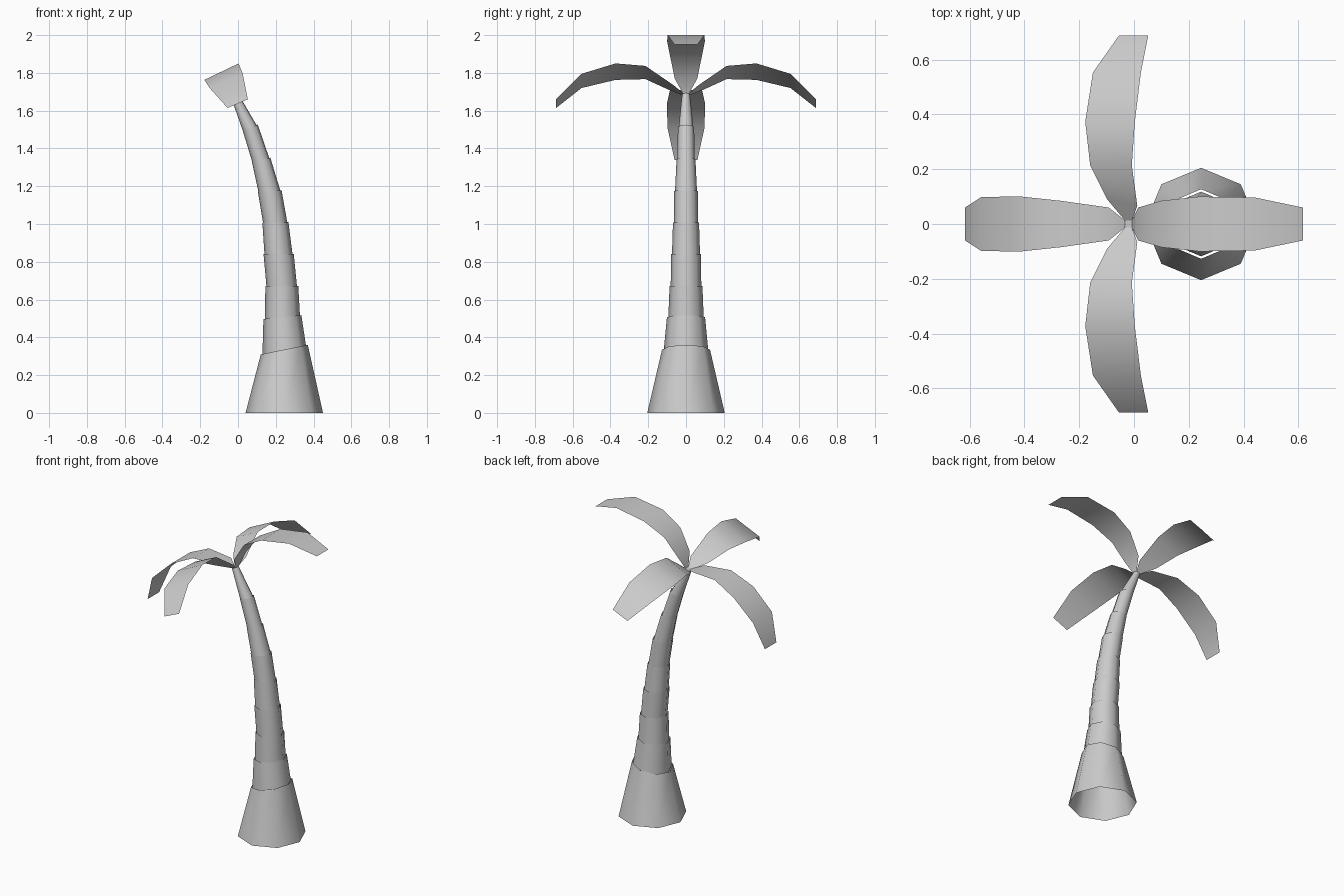
import bpy
from math import cos, sin, pi
from mathutils import Vector

if "Cube" in bpy.data.objects:
    bpy.data.objects.remove(bpy.data.objects["Cube"])

grey = bpy.data.materials.new("plain grey")
grey.use_nodes = True
grey.diffuse_color = (0.6, 0.6, 0.6, 1)
grey.node_tree.nodes["Principled BSDF"].inputs["Base Color"].default_value = (0.6, 0.6, 0.6, 1)


def add_object(name, verts, faces):
    mesh = bpy.data.meshes.new(name)
    mesh.from_pydata(verts, [], faces)
    mesh.materials.append(grey)
    mesh.polygons.foreach_set("use_smooth", [len(f) == 4 for f in faces])
    mesh.update()
    obj = bpy.data.objects.new(name, mesh)
    bpy.context.scene.collection.objects.link(obj)
    return obj


SIDES = 8


def ring(x, z, radius, tilt):
    """Octagon leaning towards -x by the tilt angle."""
    angles = [2 * pi * i / SIDES for i in range(SIDES)]
    return [Vector((x + radius * cos(a) * cos(tilt), radius * sin(a),
                    z + radius * cos(a) * sin(tilt))) for a in angles]


# Trunk: open tapered tubes, each nested in the rim of the one below
# Joints: x, z, rim radius, tilt
joints = [
    (0.245, 0.0, 0.205, 0.0),
    (0.245, 0.335, 0.127, 0.2),
    (0.235, 0.507, 0.101, 0.1),
    (0.232, 0.672, 0.087, 0.0),
    (0.215, 0.842, 0.080, 0.0),
    (0.198, 1.008, 0.069, 0.02),
    (0.168, 1.175, 0.063, 0.05),
    (0.122, 1.342, 0.050, 0.18),
    (0.065, 1.51, 0.043, 0.38),
    (-0.02, 1.685, 0.021, 0.4),
]
for n, (low, high) in enumerate(zip(joints, joints[1:])):
    x, z, radius, tilt = low
    bottom = ring(x, z - 0.008 * (n > 0), radius * (0.93 if n else 1), tilt)
    verts = bottom + ring(*high)
    faces = []
    for i in range(SIDES):
        j = (i + 1) % SIDES
        faces.append((i, j, j + SIDES, i + SIDES))
    if n == len(joints) - 2:
        faces.append(tuple(range(SIDES, 2 * SIDES)))
    add_object("trunk_base" if n == 0 else f"trunk_segment_{n}", verts, faces)


def leaf(name, edge_a, edge_b):
    """Single-sided strip between two edge paths, facing up."""
    count = len(edge_a)
    faces = [(i, i + 1, count + i + 1, count + i) for i in range(count - 1)]
    a, b, c = Vector(edge_a[2]), Vector(edge_a[3]), Vector(edge_b[2])
    if (b - a).cross(c - a).z < 0:
        faces = [f[::-1] for f in faces]
    add_object(name, list(edge_a) + list(edge_b), faces)


# Leaves along x: centre path with half widths
left_path = [(-0.008, 1.685, 0.013), (0.015, 1.77, 0.06), (0.1, 1.893, 0.085),
             (0.238, 1.968, 0.1), (0.44, 2.0, 0.097), (0.617, 1.95, 0.06)]
right_path = [(-0.033, 1.685, 0.013), (-0.092, 1.705, 0.06), (-0.27, 1.71, 0.085),
              (-0.42, 1.638, 0.101), (-0.558, 1.508, 0.098), (-0.617, 1.338, 0.06)]
for name, path in (("left_leaf", left_path), ("right_leaf", right_path)):
    leaf(name, [(x, -w, z) for x, z, w in path], [(x, w, z) for x, z, w in path])

# Leaves along y: mirrored pair with the inner edge raised
inner = [(-0.008, 0.013, 1.69), (0.012, 0.066, 1.735), (-0.008, 0.215, 1.837),
         (0.003, 0.373, 1.85), (0.025, 0.553, 1.795), (0.052, 0.688, 1.66)]
outer = [(-0.033, 0.013, 1.68), (-0.098, 0.09, 1.71), (-0.16, 0.215, 1.767),
         (-0.178, 0.373, 1.763), (-0.15, 0.553, 1.72), (-0.055, 0.688, 1.614)]
for name, side in (("back_leaf", 1), ("front_leaf", -1)):
    leaf(name, [(x, y * side, z) for x, y, z in inner],
         [(x, y * side, z) for x, y, z in outer])
